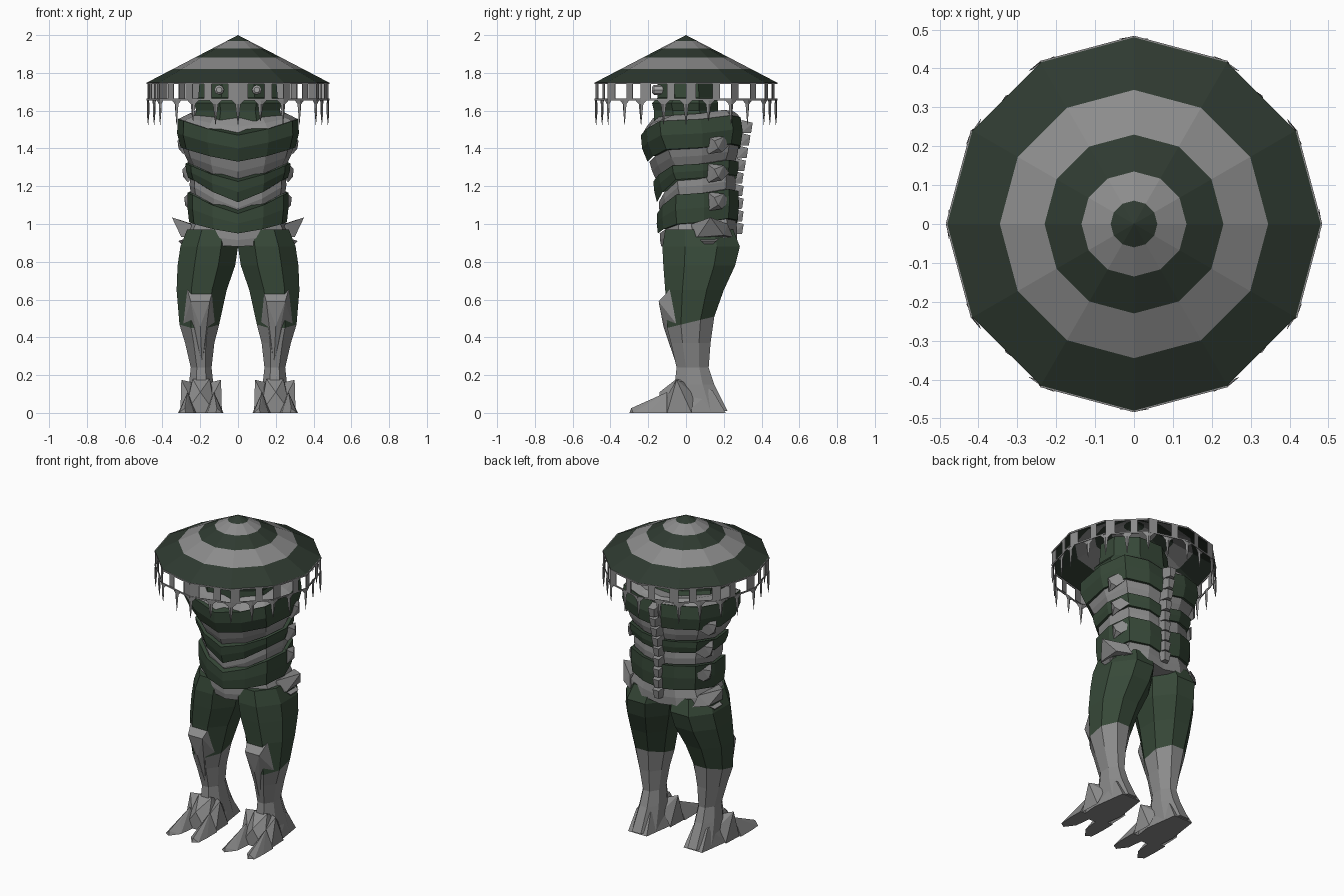
import bpy, bmesh, math
from mathutils import Vector

cube = bpy.data.objects.get("Cube")
if cube:
    bpy.data.objects.remove(cube)


def material(name, r, g, b):
    m = bpy.data.materials.new(name)
    m.use_nodes = True
    m.diffuse_color = (r, g, b, 1)
    bsdf = m.node_tree.nodes["Principled BSDF"]
    bsdf.inputs["Base Color"].default_value = (r, g, b, 1)
    bsdf.inputs["Roughness"].default_value = 0.8
    return m


GREY = material("stone grey", 0.26, 0.26, 0.26)
GREEN = material("dark green", 0.038, 0.066, 0.040)
HAT = material("deep hat green", 0.028, 0.042, 0.030)
EYE = material("pale eye grey", 0.36, 0.36, 0.36)


def finish(name, bm, mats, mirror=False, thick=0):
    bmesh.ops.recalc_face_normals(bm, faces=bm.faces)
    me = bpy.data.meshes.new(name)
    bm.to_mesh(me)
    bm.free()
    ob = bpy.data.objects.new(name, me)
    bpy.context.collection.objects.link(ob)
    for m in mats:
        me.materials.append(m)
    if thick:
        ob.modifiers.new("Thickness", 'SOLIDIFY').thickness = thick
    if mirror:
        ob.modifiers.new("Mirror", 'MIRROR').use_mirror_merge = False
    return ob


def add_loft(bm, rings, caps=True):
    loops = [[bm.verts.new(p) for p in r] for r in rings]
    n = len(loops[0])
    for a, b in zip(loops, loops[1:]):
        for i in range(n):
            j = (i + 1) % n
            bm.faces.new((a[i], a[j], b[j], b[i]))
    if caps:
        bm.faces.new(loops[0])
        bm.faces.new(loops[-1])


def loft(name, rings, mat, mirror=False):
    bm = bmesh.new()
    add_loft(bm, rings)
    return finish(name, bm, [mat], mirror)


def hull(name, pts, mat, mirror=False):
    bm = bmesh.new()
    for p in pts:
        bm.verts.new(p)
    bmesh.ops.convex_hull(bm, input=bm.verts)
    return finish(name, bm, [mat], mirror)


# Torso outline: a keeled front that droops at the middle, broad flat back
def torso_ring(z, zc, w, yf, yb, grow=0.0):
    w, yf, yb = w + grow, yf - grow, yb + grow
    d = zc - z
    half = [(0, yf, d), (.5 * w, yf + .03, .55 * d), (.9 * w, yf + .1, 0),
            (w, yf * .3 + yb * .7 - .06, .01), (.85 * w, yb - .06, .03),
            (.42 * w, yb - .01, .02), (0, yb - .015, .0)]
    pts = [Vector((x, y, z + dz)) for x, y, dz in half]
    return pts + [Vector((-p.x, p.y, p.z)) for p in pts[-2:0:-1]]


# Torso bands from the hips up: side height, front height, half width, front, back
BANDS = [(.90, .88, .29, -.13, .28), (1.0, .95, .245, -.135, .27),
         (1.155, 1.055, .25, -.135, .27), (1.235, 1.115, .25, -.14, .265),
         (1.31, 1.225, .26, -.155, .27), (1.395, 1.33, .29, -.19, .285),
         (1.545, 1.47, .315, -.235, .295), (1.575, 1.56, .25, -.17, .26)]
NAMES = ["hip_belt", "belly_plate", "lower_band", "waist_plate",
         "upper_band", "chest_plate", "collar"]
for k, name in enumerate(NAMES):
    lo, hi = BANDS[k], BANDS[k + 1]
    dark = k % 2 == 1
    g = .014 if dark else 0
    mid = [(a + b) / 2 for a, b in zip(lo, hi)]
    loft(name, [torso_ring(*lo, grow=g), torso_ring(*mid, grow=g + .006),
                torso_ring(*hi, grow=g * (k < 5) + .004)], GREEN if dark else GREY)


# Eight-sided ring that fills the given bounds
def oct_ring(x0, x1, y0, y1, z, tilt=0):
    out = []
    for i in range(8):
        a = math.radians(i * 45 + 22.5)
        c, s = math.cos(a) / math.cos(math.pi / 8), math.sin(a) / math.cos(math.pi / 8)
        out.append(Vector(((x0 + x1) / 2 + c * (x1 - x0) / 2,
                           (y0 + y1) / 2 + s * (y1 - y0) / 2, z + tilt * s)))
    return out


# Head, with a brow ridge, running up into the hat
loft("head", [oct_ring(-.24, .24, -.17, .2, 1.54), oct_ring(-.22, .22, -.17, .17, 1.6),
              oct_ring(-.235, .235, -.18, .17, 1.64), oct_ring(-.21, .21, -.15, .16, 1.67),
              oct_ring(-.2, .2, -.15, .15, 1.8)], GREEN)
bm = bmesh.new()
add_loft(bm, [[(.1 + r * math.cos(t * math.pi / 4), y, 1.71 + r * math.sin(t * math.pi / 4))
               for t in range(8)] for r, y in ((.026, -.12), (.026, -.17), (.015, -.18))])
finish("eyes", bm, [EYE], mirror=True)

# Legs
knee = (.10, .31, -.10, .15, .48, .03)
loft("thigh", [oct_ring(.0, .27, -.11, .25, .97), oct_ring(.0, .305, -.125, .285, .88),
               oct_ring(.015, .32, -.12, .26, .78), oct_ring(.06, .325, -.11, .20, .65),
               oct_ring(*knee)], GREEN, True)
loft("lower_leg", [oct_ring(*knee), oct_ring(.125, .28, -.08, .13, .37),
                   oct_ring(.14, .25, -.05, .12, .24), oct_ring(.13, .26, -.06, .15, .15),
                   oct_ring(.12, .27, -.09, .22, .01)], GREY, True)
hull("shin_guard", [(.13, -.08, .66), (.27, -.08, .66), (.15, -.145, .59), (.25, -.145, .59),
                    (.12, -.05, .47), (.29, -.05, .47), (.2, -.12, .46), (.19, -.05, .25)],
     GREY, True)

# Feet: instep, two splayed toes and a spur on each side
hull("foot_base", [(.13, .21, 0), (.26, .21, 0), (.10, 0, 0), (.29, 0, 0), (.12, -.14, 0),
                   (.28, -.14, 0), (.15, -.05, .18), (.24, -.05, .18), (.2, -.14, .11),
                   (.15, .14, .12), (.25, .14, .12)], GREY, True)
for side, name in ((-1, "inner_toe"), (1, "outer_toe")):
    c = .197 + side * .07
    hull(name, [(c - .05, -.1, 0), (c + .05, -.1, 0), (c + side * .05, -.2, 0),
                (c - side * .035, -.24, 0), (c + side * .01, -.3, 0), (c + side * .045, -.28, 0),
                (c, -.1, .11), (c, -.2, .06), (c + side * .015, -.29, .025)], GREY, True)
    e = .195 + side * .06
    hull(name + "_spur", [(e, .04, .1), (e, -.1, .09), (e - side * .02, 0, .16),
                          (e + side * .045, -.05, .175), (e + side * .05, -.1, .0),
                          (e + side * .045, .03, .0)], GREY, True)

# Hip fins with a smaller guard below
hull("hip_fin", [(.22, .02, .93), (.22, .25, .93), (.30, .06, .93), (.30, .2, .94),
                 (.25, .03, 1.0), (.24, .22, 1.0), (.35, .13, 1.035)], GREY, True)
hull("hip_guard", [(.26, .07, .93), (.26, .18, .93), (.315, .08, .91), (.315, .16, .91),
                   (.28, .12, .87)], GREY, True)

# Faceted knobs down the flanks
for i, (z, x) in enumerate(((1.42, .29), (1.27, .265), (1.12, .255))):
    hull(f"flank_knob_{i + 1}", [(x - .04, .09, z), (x - .04, .23, z), (x, .11, z + .05),
                                 (x, .2, z + .04), (x, .12, z - .05), (x, .19, z - .04),
                                 (x + .03, .15, z + .02), (x + .025, .17, z - .02)], GREY, True)

# Spine: a chain of narrow vertebrae
for i in range(9):
    z = .98 + i * .067
    y = .275 + .012 * max(0, i - 4)
    hull(f"vertebra_{i + 1}", [(sx * w, y + dy, z + dz) for sx in (-1, 1)
                               for w, dy, dz in ((.03, -.03, .035), (.03, -.03, -.035),
                                                 (.022, .03, .02), (.015, .022, -.033))], GREY)

# Hat cone with alternating stripes
SIDES, R = 12, .48


def corner(i, r=R):
    a = 2 * math.pi * i / SIDES - math.pi / 2
    return Vector((r * math.cos(a), r * math.sin(a), 0))


def rim_point(t, z):
    i = math.floor(t)
    p = corner(i).lerp(corner(i + 1), t - i)
    p.z = z
    return p


bm = bmesh.new()
radii = (R, .345, .23, .135, .06)
add_loft(bm, [[corner(i, r) + Vector((0, 0, 2 - .25 * r / R)) for i in range(SIDES)]
              for r in radii], caps=False)
bm.verts.ensure_lookup_table()
top = bm.verts.new((0, 0, 2))
last = bm.verts[(len(radii) - 1) * SIDES:len(radii) * SIDES]
for i in range(SIDES):
    bm.faces.new((last[i], last[(i + 1) % SIDES], top))
for f in bm.faces:
    c = sum((v.co.xy.length for v in f.verts)) / len(f.verts)
    f.material_index = sum(c < r for r in radii[1:]) % 2
finish("hat", bm, [HAT, GREY])

# Rim below the hat: rails and panels with open windows between
bm = bmesh.new()


def panel(t0, t1, z0, z1):
    bm.faces.new([bm.verts.new(p) for p in (rim_point(t0, z0), rim_point(t1, z0),
                                            rim_point(t1, z1), rim_point(t0, z1))])


for s in range(SIDES // 2):
    panel(s, s + 1, 1.655, 1.665)
    panel(s, s + 1, 1.74, 1.75)
    for a, b in ((0, .22), (.58, .75)):
        panel(s + a, s + b, 1.665, 1.74)
finish("hat_rim", bm, [GREY], mirror=True, thick=.004)

# Hanging spikes around the rim
bm = bmesh.new()
for k in range(SIDES * 2):
    t = k / 2
    p = rim_point(t, 0)
    out = p.normalized()
    side = Vector((-out.y, out.x, 0))
    tip = 1.525 + .02 * (k % 3 == 1)
    add_loft(bm, [[p - out * .004 + side * w * a + out * d * b + Vector((0, 0, z))
                   for a, b in ((-1, 0), (0, -1), (1, 0), (0, 1))]
                  for w, d, z in ((.04, .004, 1.66), (.014, .007, 1.635),
                                  (.009, .007, 1.59), (.001, .001, tip))])
finish("rim_spikes", bm, [GREY])
